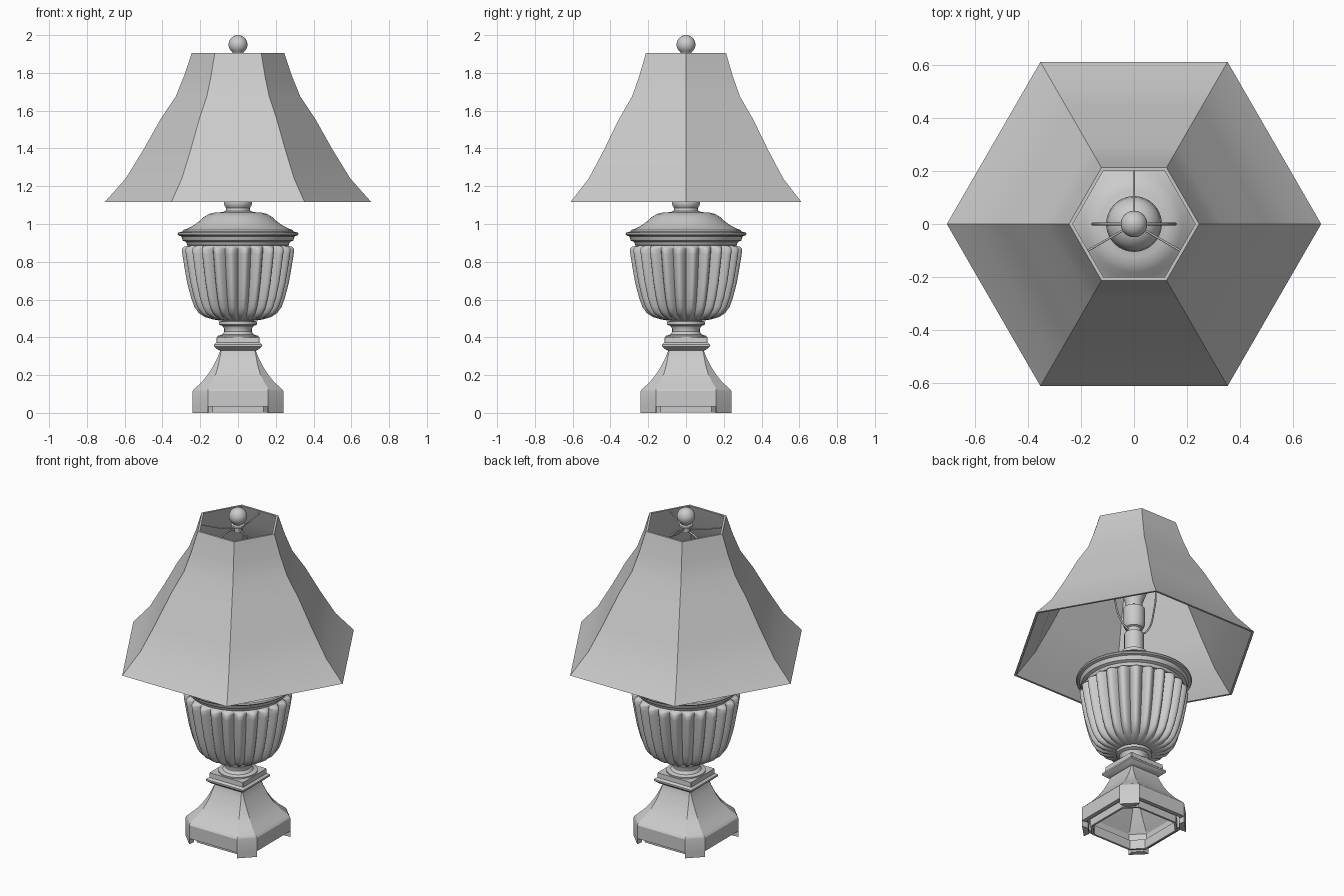
import bpy, bmesh
from math import sin, cos, pi, radians

if "Cube" in bpy.data.objects:
    bpy.data.objects.remove(bpy.data.objects["Cube"])

def finish(bm, name, angle=35):
    bmesh.ops.recalc_face_normals(bm, faces=bm.faces)
    me = bpy.data.meshes.new(name)
    bm.to_mesh(me)
    bm.free()
    ob = bpy.data.objects.new(name, me)
    bpy.context.collection.objects.link(ob)
    bpy.context.view_layer.objects.active = ob
    for o in bpy.context.selected_objects:
        o.select_set(False)
    ob.select_set(True)
    bpy.ops.object.shade_smooth_by_angle(angle=radians(angle))
    return ob

def loft(name, rings, cap=True, closed=False, angle=35):
    """Skin a list of equal-length point rings."""
    bm = bmesh.new()
    vs = [[bm.verts.new(p) for p in r] for r in rings]
    pairs = list(zip(vs, vs[1:])) + ([(vs[-1], vs[0])] if closed else [])
    for a, b in pairs:
        n = len(a)
        for i in range(n):
            j = (i + 1) % n
            bm.faces.new((a[i], a[j], b[j], b[i]))
    if cap:
        bm.faces.new(vs[0])
        bm.faces.new(vs[-1])
    return finish(bm, name, angle)

def circle(r, z, n=48):
    return [(r * cos(2 * pi * i / n), r * sin(2 * pi * i / n), z) for i in range(n)]

def lathe(name, prof, n=48):
    return loft(name, [circle(r, z, n) for r, z in prof])

def octagon(h, c, z):
    f = h - c
    return [(h, -f, z), (h, f, z), (f, h, z), (-f, h, z),
            (-h, f, z), (-h, -f, z), (-f, -h, z), (f, -h, z)]

def tube(name, pts, r):
    cu = bpy.data.curves.new(name, 'CURVE')
    cu.dimensions = '3D'
    cu.bevel_depth = r
    cu.bevel_resolution = 2
    cu.use_fill_caps = True
    sp = cu.splines.new('BEZIER')
    sp.bezier_points.add(len(pts) - 1)
    for b, p in zip(sp.bezier_points, pts):
        b.co = p
        b.handle_left_type = b.handle_right_type = 'AUTO'
    ob = bpy.data.objects.new(name, cu)
    bpy.context.collection.objects.link(ob)

# Hollow chamfered pedestal, outside from the top down and back up inside
loft("pedestal", [octagon(*s) for s in (
    (.094, .004, .34), (.096, .006, .325), (.108, .012, .295), (.13, .025, .25),
    (.158, .04, .205), (.19, .052, .165), (.228, .068, .13), (.236, .076, .122),
    (.24, .08, .115), (.24, .08, .035), (.215, .07, .035), (.21, .068, .11),
    (.14, .035, .2), (.08, .008, .31))], angle=25)

# Recessed skirt between the feet
loft("base_skirt", [octagon(.2, .065, .003), octagon(.2, .065, .06),
                    octagon(.188, .06, .06), octagon(.188, .06, .003)],
     cap=False, closed=True)

# Feet under the four chamfered corners
for sx in (1, -1):
    for sy in (1, -1):
        poly = [(.24, .16), (.16, .24), (.155, .2), (.2, .155)]
        loft("corner_foot", [[(sx * x, sy * y, z) for x, y in poly] for z in (0, .045)])

# Square moulded plate
loft("square_plate", [octagon(h, .003, z) for h, z in (
    (.098, .33), (.11, .337), (.127, .352), (.127, .362), (.115, .372), (.113, .4))], angle=25)

# Turned stem between plate and urn
lathe("urn_stem", [(.108, .398), (.108, .408), (.085, .414), (.073, .43), (.073, .445),
                   (.082, .46), (.1, .467), (.1, .483), (.085, .488), (.1, .5), (.12, .51)])

# Fluted bowl: convex ribs that fade out at both rounded ends
RIBS, SEG = 24, 10
def ribbed(r, z, amp):
    n = RIBS * SEG
    return [((r + amp * (abs(sin(pi * i / SEG)) - .6)) * cos(2 * pi * i / n),
             (r + amp * (abs(sin(pi * i / SEG)) - .6)) * sin(2 * pi * i / n), z)
            for i in range(n)]
loft("fluted_bowl", [ribbed(*s) for s in (
    (.09, .488, 0), (.13, .495, .01), (.17, .508, .02), (.2, .53, .027), (.22, .56, .03),
    (.238, .61, .032), (.258, .69, .034), (.272, .77, .035), (.283, .84, .036),
    (.286, .868, .035), (.28, .879, .025), (.262, .886, .005), (.255, .9, 0))], angle=50)

# Rim mouldings, domed lid and neck
lathe("urn_lid", [
    (.25, .88), (.268, .888), (.275, .905), (.292, .912), (.296, .922), (.3, .935),
    (.316, .94), (.32, .947), (.316, .955), (.295, .96), (.29, .968), (.262, .978),
    (.232, .995), (.205, 1.015), (.18, 1.037), (.155, 1.053), (.125, 1.06), (.08, 1.063),
    (.065, 1.07), (.063, 1.085), (.07, 1.095), (.075, 1.108), (.073, 1.12), (.055, 1.128)], 64)

# Socket column
lathe("socket", [(.054, 1.12), (.054, 1.24), (.04, 1.245), (.04, 1.27), (.05, 1.275),
                 (.06, 1.3), (.06, 1.4), (.052, 1.405)], 32)

# Light bulb
lathe("bulb", [(.045, 1.4), (.048, 1.44), (.07, 1.5), (.093, 1.55), (.105, 1.6),
               (.1, 1.64), (.082, 1.675), (.05, 1.698), (.005, 1.706)], 32)

# Wire harp around the bulb
tube("harp", [(-.04, 0, 1.255), (-.09, 0, 1.29), (-.145, 0, 1.45), (-.155, 0, 1.6),
              (-.11, 0, 1.79), (0, 0, 1.86),
              (.11, 0, 1.79), (.155, 0, 1.6), (.145, 0, 1.45), (.09, 0, 1.29),
              (.04, 0, 1.255)], .005)

# Three spider arms to the middles of the shade panels
for a in (90, 210, 330):
    c, s = cos(radians(a)), sin(radians(a))
    tube("shade_spider", [(r * c, r * s, z) for r, z in
                          ((.02, 1.875), (.08, 1.872), (.15, 1.88), (.208, 1.89))], .004)

# Finial
ball = [(.05 * sin(pi * i / 14), 1.95 - .05 * cos(pi * i / 14)) for i in range(3, 14)]
lathe("finial", [(.02, 1.855), (.02, 1.885), (.038, 1.89), (.038, 1.9), (.028, 1.905)]
      + ball + [(.002, 2.0)], 32)

# Hexagonal flared shade with wall thickness
outer = [(.705, 1.117), (.595, 1.24), (.5, 1.395), (.41, 1.555), (.33, 1.675),
         (.285, 1.785), (.245, 1.905)]
inner = [(r - .014, z) for r, z in reversed(outer)]
loft("hexagonal_shade", [circle(r, z, 6) for r, z in outer + inner],
     cap=False, closed=True, angle=25)
